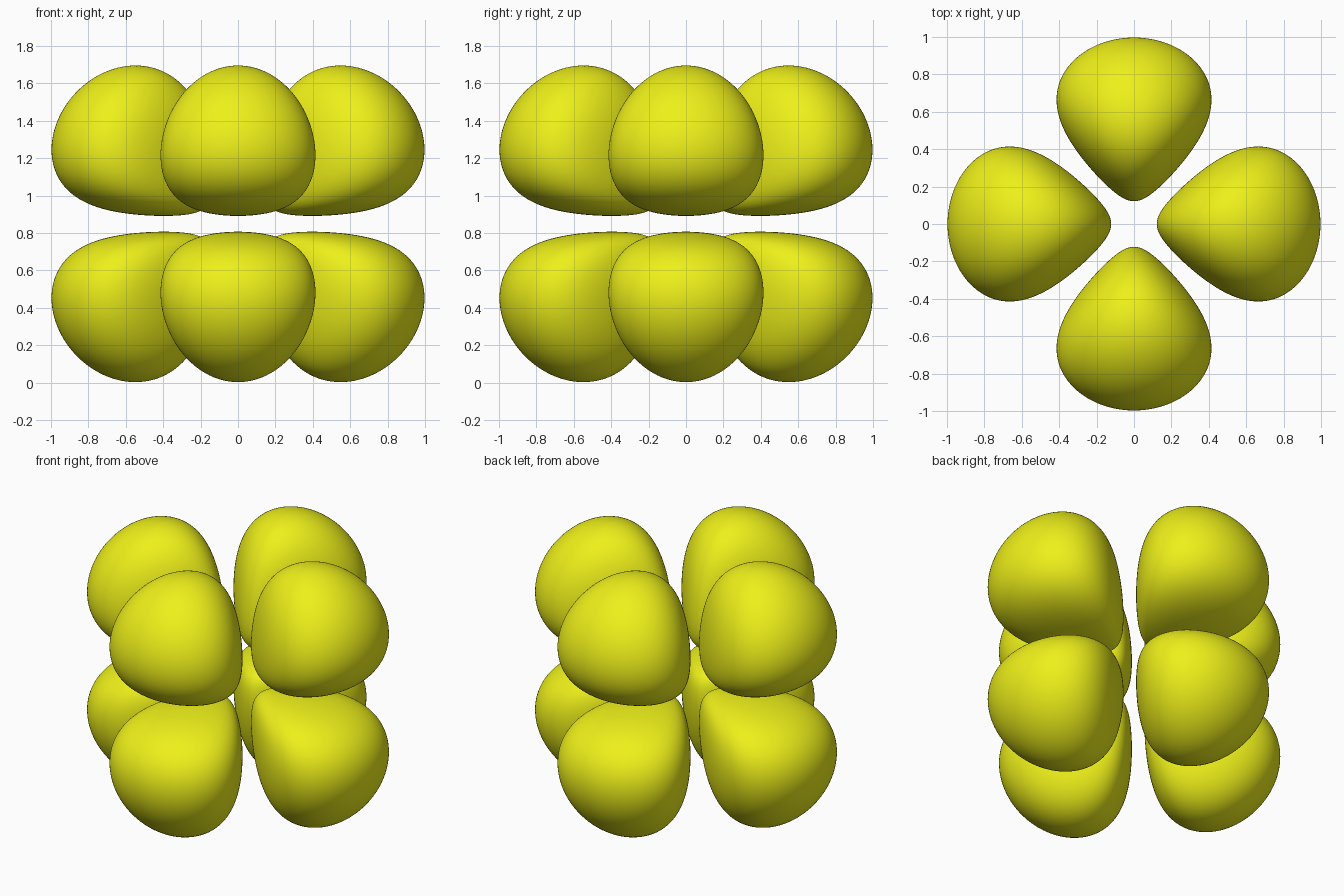
import bpy, bmesh, math
from mathutils import Vector, Matrix

if "Cube" in bpy.data.objects:
    bpy.data.objects.remove(bpy.data.objects["Cube"])

# Lobe surface: level set of z * (x^2 - y^2) * exp(-A * r^K)
A, K, LEVEL = 5.15, 1.3, -6.575
CENTRE_Z = 0.849
PEAK = Vector((0.44, 0.0, 0.311))


def inside(p):
    wedge = p.x * p.x - p.y * p.y
    if p.z <= 0 or p.x <= 0 or wedge <= 0:
        return False
    return math.log(p.z * wedge) - A * p.length ** K > LEVEL


def surface_point(direction):
    lo, hi = 0.0, 1.5
    for _ in range(24):
        mid = (lo + hi) / 2
        if inside(PEAK + direction * mid):
            lo = mid
        else:
            hi = mid
    return PEAK + direction * lo


mat = bpy.data.materials.new("yellow")
mat.diffuse_color = (0.85, 0.87, 0.01, 1.0)
mat.use_nodes = True
mat.node_tree.nodes["Principled BSDF"].inputs["Base Color"].default_value = mat.diffuse_color

# One lobe: a sphere pushed out from the peak onto the level surface
bm = bmesh.new()
bmesh.ops.create_icosphere(bm, subdivisions=6, radius=1.0)
for v in bm.verts:
    v.co = surface_point(v.co.normalized())
for f in bm.faces:
    f.smooth = True
lobe = bpy.data.meshes.new("lobe")
bm.to_mesh(lobe)
bm.free()
lobe.materials.append(mat)

# Four lobes above and four below the middle plane
for layer, flip in (("upper", 0.0), ("lower", math.pi)):
    for i, side in enumerate(("right", "back", "left", "front")):
        mesh = lobe.copy()
        mesh.transform(Matrix.Translation((0, 0, CENTRE_Z))
                       @ Matrix.Rotation(i * math.pi / 2, 4, 'Z')
                       @ Matrix.Rotation(flip, 4, 'X'))
        ob = bpy.data.objects.new(f"{layer}_{side}_lobe", mesh)
        bpy.context.collection.objects.link(ob)
bpy.data.meshes.remove(lobe)
